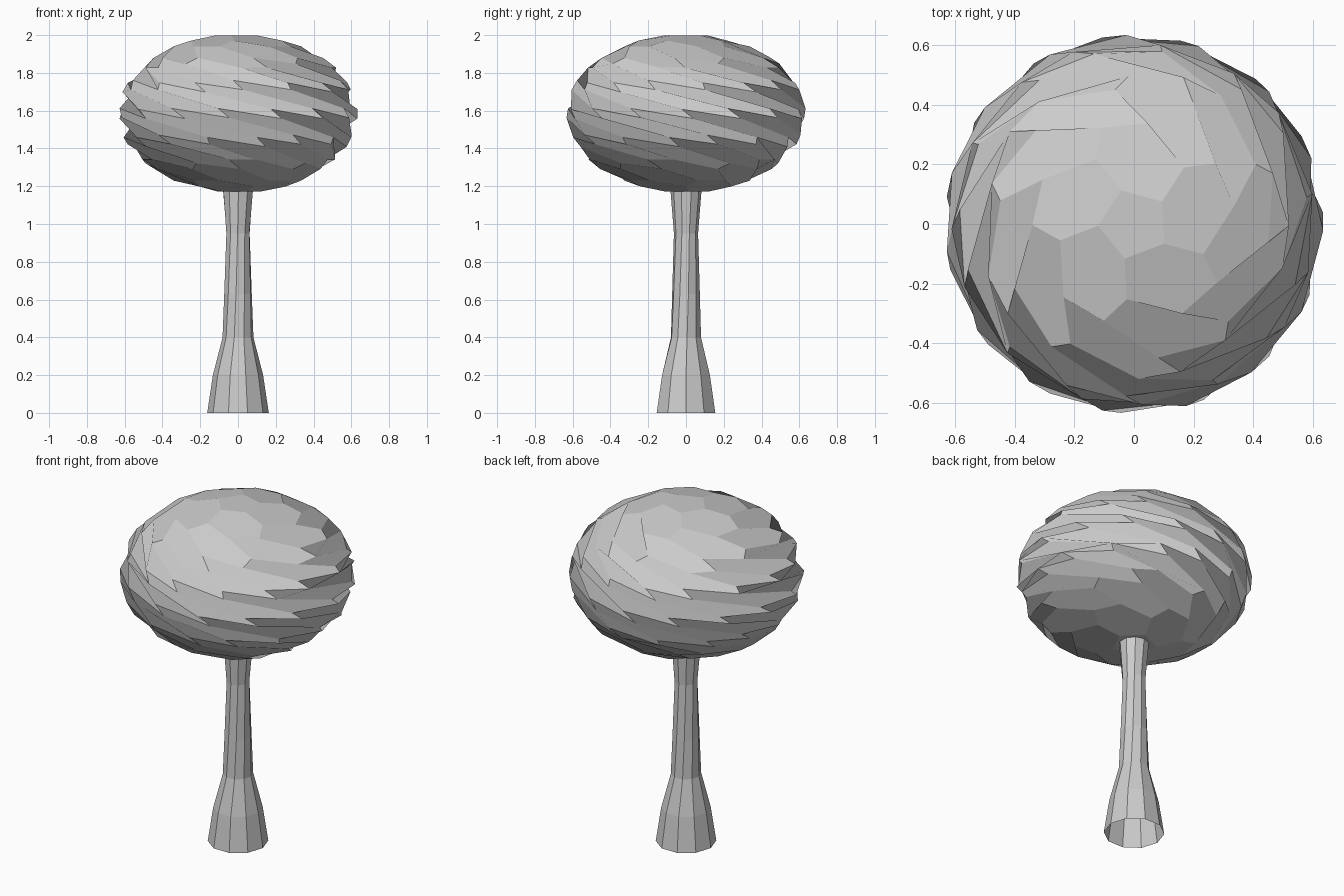
import bpy, bmesh
from math import sin, cos, pi, radians, atan2

if "Cube" in bpy.data.objects:
    bpy.data.objects.remove(bpy.data.objects["Cube"])


def add_object(name, bm):
    bmesh.ops.recalc_face_normals(bm, faces=bm.faces)
    mesh = bpy.data.meshes.new(name)
    bm.to_mesh(mesh)
    bm.free()
    obj = bpy.data.objects.new(name, mesh)
    bpy.context.collection.objects.link(obj)
    return obj


# Trunk: flared open tube, ten flat sides with a slight twist
SIDES = 10
PROFILE = [(0.0, 0.163, 0), (0.2, 0.133, 0), (0.4, 0.082, 4), (0.63, 0.074, 10),
           (0.95, 0.064, 16), (1.2, 0.084, 20)]
bm = bmesh.new()
rings = []
for z, r, turn in PROFILE:
    angles = [2 * pi * i / SIDES + radians(turn) for i in range(SIDES)]
    rings.append([bm.verts.new((r * cos(a), r * sin(a), z)) for a in angles])
for low, high in zip(rings, rings[1:]):
    for i in range(SIDES):
        j = (i + 1) % SIDES
        bm.faces.new((low[i], low[j], high[j], high[i]))
add_object("trunk", bm)

# Canopy: ball of pentagons and hexagons (dual of a split icosahedron), flattened
# and strongly twisted so its facets shear into blades
TWIST = radians(300)
base = bmesh.new()
bmesh.ops.create_icosphere(base, subdivisions=1, radius=1)
bmesh.ops.subdivide_edges(base, edges=base.edges[:], cuts=2, use_grid_fill=True)
bmesh.ops.triangulate(base, faces=base.faces[:])
for v in base.verts:
    v.co.normalize()
base.faces.index_update()

bm = bmesh.new()
points = []
for f in base.faces:
    x, y, z = f.calc_center_median().normalized()
    a = TWIST * (1 - z) / 2
    points.append(bm.verts.new((0.635 * (x * cos(a) - y * sin(a)),
                                0.635 * (x * sin(a) + y * cos(a)),
                                1.585 + 0.421 * z)))
for v in base.verts:
    u = v.co.orthogonal().normalized()
    w = v.co.cross(u)
    ring = sorted(v.link_faces, key=lambda f: atan2(
        f.calc_center_median().dot(w), f.calc_center_median().dot(u)))
    bm.faces.new([points[f.index] for f in ring])
base.free()
add_object("canopy", bm)
